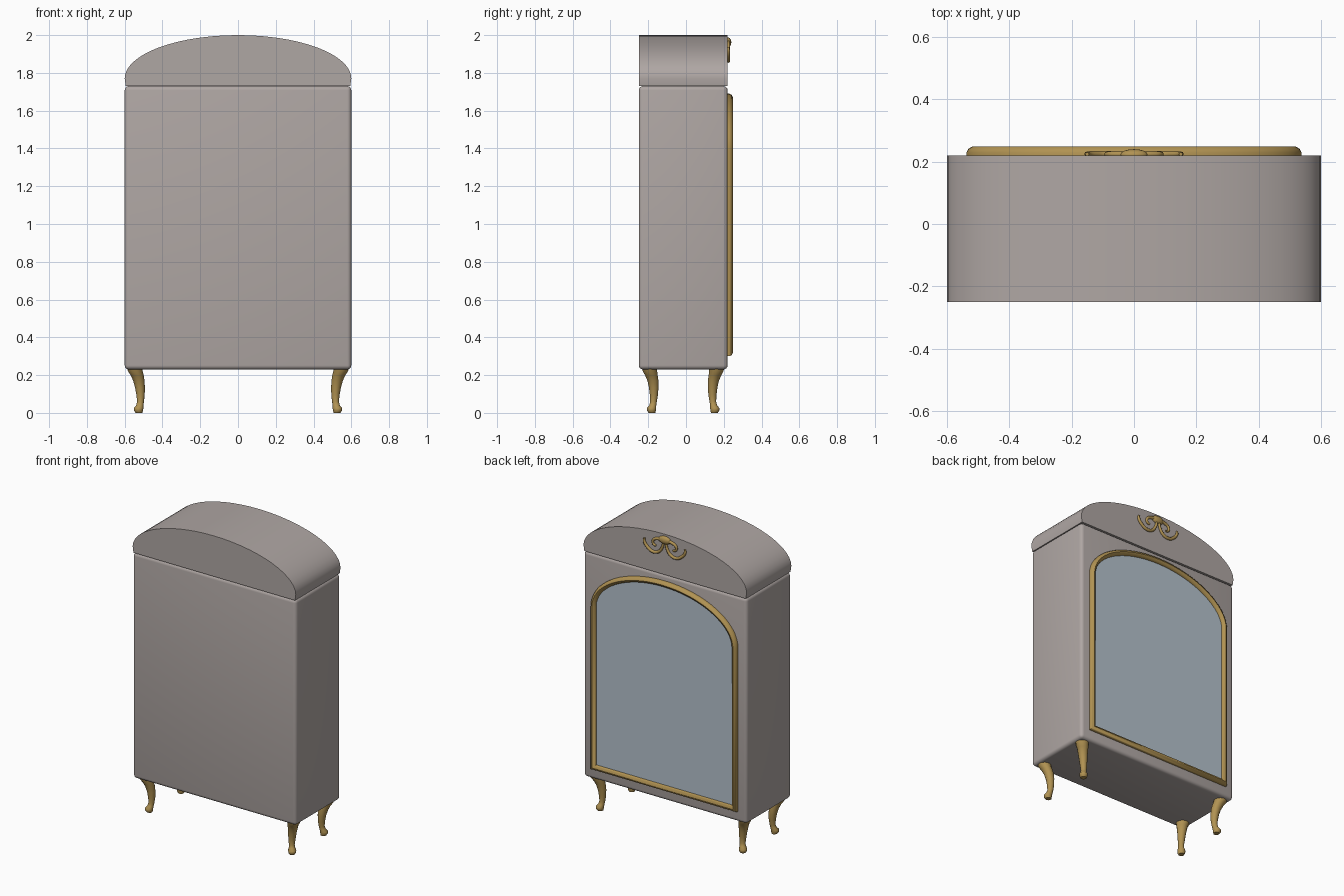
import bpy, bmesh, math
from mathutils import Vector

if "Cube" in bpy.data.objects:
    bpy.data.objects.remove(bpy.data.objects["Cube"])


def material(name, rgb):
    m = bpy.data.materials.new(name)
    m.diffuse_color = (*rgb, 1)
    m.use_nodes = True
    m.node_tree.nodes["Principled BSDF"].inputs["Base Color"].default_value = m.diffuse_color
    return m


PAINT = material("warm grey paint", (0.43, 0.385, 0.37))
GOLD = material("antique gold", (0.44, 0.29, 0.085))
GLASS = material("mirror glass", (0.46, 0.54, 0.61))

FRONT, BACK = -0.25, 0.22
MID_Y = (FRONT + BACK) / 2


def finish(name, bm, mat, angle=None):
    bmesh.ops.recalc_face_normals(bm, faces=bm.faces)
    me = bpy.data.meshes.new(name)
    bm.to_mesh(me)
    bm.free()
    ob = bpy.data.objects.new(name, me)
    bpy.context.collection.objects.link(ob)
    me.materials.append(mat)
    if angle:
        select(ob)
        bpy.ops.object.shade_smooth_by_angle(angle=math.radians(angle))
    return ob


def select(ob):
    bpy.ops.object.select_all(action='DESELECT')
    ob.select_set(True)
    bpy.context.view_layer.objects.active = ob


def bridge(bm, a, b, closed=True):
    n = len(a)
    for i in range(n if closed else n - 1):
        j = (i + 1) % n
        bm.faces.new((a[i], a[j], b[j], b[i]))


def slab(name, outline, y0, y1, mat, angle):
    """Extrude an x-z outline between two y planes."""
    bm = bmesh.new()
    a = [bm.verts.new((x, y0, z)) for x, z in outline]
    b = [bm.verts.new((x, y1, z)) for x, z in outline]
    bridge(bm, a, b)
    bm.faces.new(a)
    bm.faces.new(b)
    return finish(name, bm, mat, angle)


def arch(half_width, spring, rise, steps):
    """Half ellipse from right to left."""
    return [(half_width * math.cos(math.pi * i / steps),
             spring + rise * math.sin(math.pi * i / steps)) for i in range(steps + 1)]


# Cabinet body with softened edges
bm = bmesh.new()
bmesh.ops.create_cube(bm, size=1)
for v in bm.verts:
    v.co = (v.co.x * 1.2, v.co.y * (BACK - FRONT) + MID_Y, v.co.z * 1.5 + 0.98)
bmesh.ops.bevel(bm, geom=bm.edges[:], offset=0.022, segments=4, profile=0.5, affect='EDGES')
finish("cabinet_body", bm, PAINT, 40)

# Arched crown
slab("arched_crown", [(-0.594, 1.73), (0.594, 1.73)] + arch(0.6, 1.77, 0.23, 28),
     FRONT, BACK, PAINT, 30)

# Mirror frame: rounded moulding swept round the arched outline with mitred corners
path = [Vector(p) for p in [(-0.537, 0.30), (0.537, 0.30)] + arch(0.537, 1.39, 0.30, 32)]


def inset(points, d):
    out = []
    for i, p in enumerate(points):
        e1 = (p - points[i - 1]).normalized()
        e2 = (points[(i + 1) % len(points)] - p).normalized()
        n1, n2 = Vector((-e1.y, e1.x)), Vector((-e2.y, e2.x))
        out.append(p + (n1 + n2) / (1 + n1.dot(n2)) * d)
    return out


bm = bmesh.new()
moulding = [(0, 0.215), (0, 0.230), (0.005, 0.241), (0.018, 0.248),
            (0.031, 0.241), (0.036, 0.230), (0.036, 0.215)]
rings = [[bm.verts.new((p.x, y, p.y)) for p in inset(path, d)] for d, y in moulding]
for r0, r1 in zip(rings, rings[1:] + rings[:1]):
    bridge(bm, r0, r1)
finish("mirror_frame", bm, GOLD, 50)

# Mirror glass
slab("mirror_glass", inset(path, 0.018), 0.218, 0.227, GLASS, None)

# Cabriole legs: stacked rings (x, y from the middle, z, radius)
LEG = [(0.546, 0.178, 0.245, 0.042), (0.544, 0.176, 0.222, 0.039),
       (0.533, 0.168, 0.198, 0.034), (0.525, 0.160, 0.170, 0.030),
       (0.519, 0.156, 0.135, 0.026), (0.516, 0.155, 0.095, 0.022),
       (0.516, 0.157, 0.060, 0.018), (0.520, 0.161, 0.040, 0.019),
       (0.526, 0.167, 0.026, 0.025), (0.527, 0.168, 0.012, 0.024),
       (0.524, 0.165, 0.0, 0.018)]
for sx, side in ((-1, "left"), (1, "right")):
    for sy, end in ((-1, "front"), (1, "back")):
        bm = bmesh.new()
        rings = []
        for x, y, z, r in LEG:
            rings.append([bm.verts.new((sx * x + r * math.cos(t), MID_Y + sy * y + r * math.sin(t), z))
                          for t in (math.tau * k / 14 for k in range(14))])
        for r0, r1 in zip(rings, rings[1:]):
            bridge(bm, r0, r1)
        bm.faces.new(rings[0])
        bm.faces.new(rings[-1])
        finish(f"{end}_{side}_leg", bm, GOLD, 50)


# Scroll ornament on the crown
def scroll(name, points):
    """Tapered tube through (x, z, radius) points lying on the back of the crown."""
    cu = bpy.data.curves.new(name, 'CURVE')
    cu.dimensions = '3D'
    cu.bevel_depth = 1
    cu.bevel_resolution = 2
    cu.resolution_u = 5
    cu.use_fill_caps = True
    s = cu.splines.new('BEZIER')
    s.bezier_points.add(len(points) - 1)
    for bp, (x, z, r) in zip(s.bezier_points, points):
        bp.co = (x, BACK + 0.004, z)
        bp.radius = r
        bp.handle_left_type = bp.handle_right_type = 'AUTO'
    cu.materials.append(GOLD)
    ob = bpy.data.objects.new(name, cu)
    bpy.context.collection.objects.link(ob)
    select(ob)
    bpy.ops.object.convert(target='MESH')
    bpy.ops.object.shade_smooth_by_angle(angle=math.radians(50))


OUTER = [(0.008, 1.945, 0.008), (0.02, 1.905, 0.009), (0.045, 1.874, 0.010), (0.085, 1.864, 0.010),
         (0.125, 1.884, 0.010), (0.150, 1.918, 0.009), (0.150, 1.938, 0.006)]
INNER = [(0.02, 1.962, 0.010), (0.055, 1.958, 0.010), (0.083, 1.942, 0.009),
         (0.084, 1.918, 0.008), (0.064, 1.908, 0.007)]
for sx, side in ((-1, "left"), (1, "right")):
    scroll(f"outer_scroll_{side}", [(sx * x, z, r) for x, z, r in OUTER])
    scroll(f"inner_scroll_{side}", [(sx * x, z, r) for x, z, r in INNER])

# Central shell of the ornament
bm = bmesh.new()
bmesh.ops.create_uvsphere(bm, u_segments=16, v_segments=10, radius=1)
for v in bm.verts:
    v.co = (v.co.x * 0.045, BACK + 0.002 + v.co.y * 0.018, 1.962 + v.co.z * 0.026)
finish("ornament_shell", bm, GOLD, 60)
